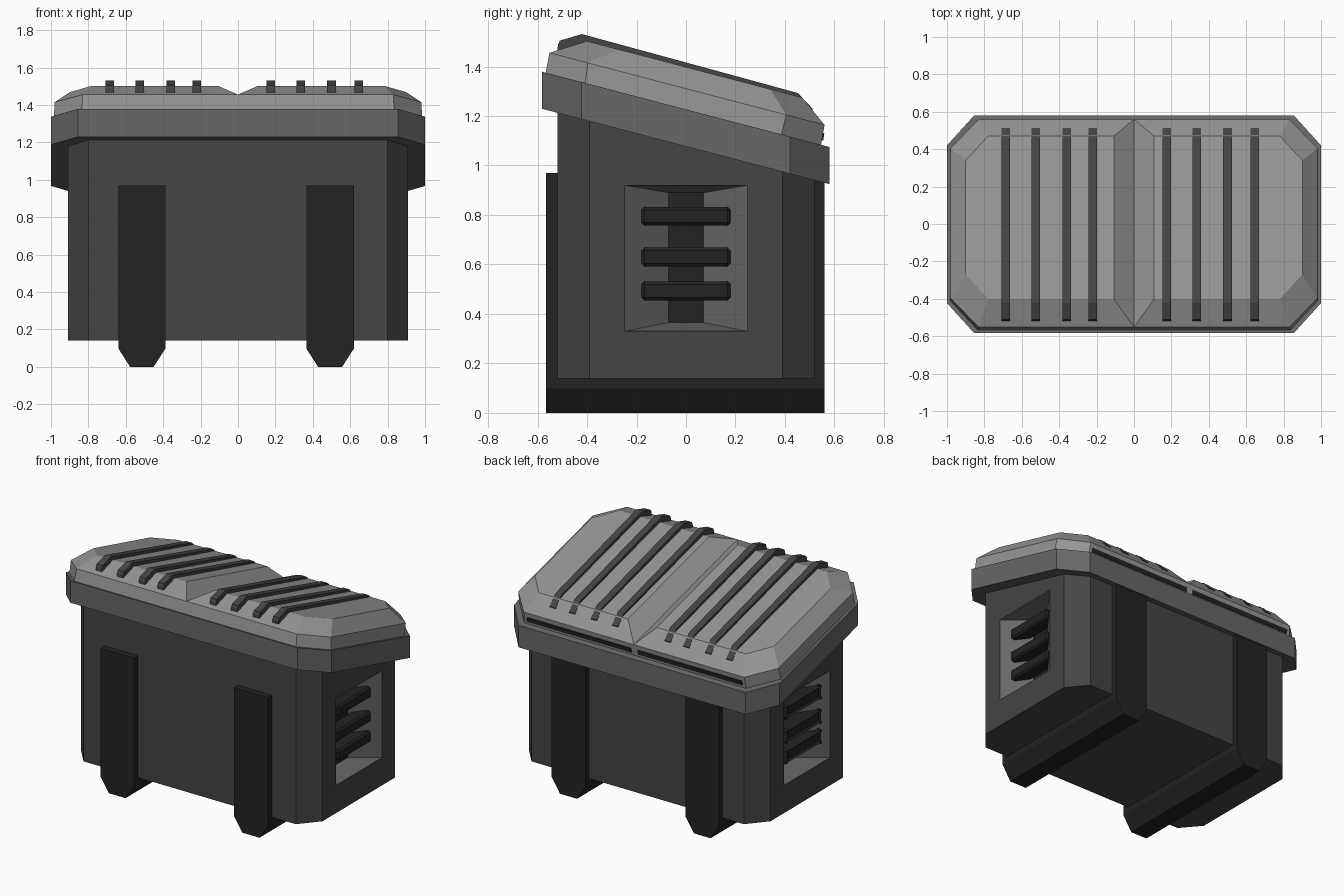
import bpy, bmesh

if "Cube" in bpy.data.objects:
    bpy.data.objects.remove(bpy.data.objects["Cube"])

def material(name, v):
    m = bpy.data.materials.new(name)
    m.diffuse_color = (v, v, v, 1)
    m.use_nodes = True
    m.node_tree.nodes["Principled BSDF"].inputs["Base Color"].default_value = m.diffuse_color
    return m

LID = material("light_grey", 0.30)
RIM = material("mid_grey", 0.135)
BODY = material("charcoal", 0.058)
DARK = material("near_black", 0.017)

SLOPE = 0.262

def tilt(y, h):
    """Height on the sloping lid, h measured at the front edge."""
    return h - SLOPE * (y + 0.585)

def finish(bm, name, mats, recalc=True):
    if recalc:
        bmesh.ops.recalc_face_normals(bm, faces=bm.faces)
    me = bpy.data.meshes.new(name)
    bm.to_mesh(me)
    bm.free()
    for m in mats:
        me.materials.append(m)
    ob = bpy.data.objects.new(name, me)
    bpy.context.collection.objects.link(ob)
    return ob

def octagon(x, y0, y1, cx, cy):
    """Chamfered rectangle; cx, cy are the chamfer sizes."""
    return [(x, y0 + cy), (x, y1 - cy), (x - cx, y1), (cx - x, y1),
            (-x, y1 - cy), (-x, y0 + cy), (cx - x, y0), (x - cx, y0)]

def bridge(bm, a, b):
    n = len(a)
    return [bm.faces.new((a[i], a[(i + 1) % n], b[(i + 1) % n], b[i])) for i in range(n)]

def prism(name, profile, axis, lo, hi, mat):
    """Extrude a 2D profile along x or y."""
    bm = bmesh.new()
    put = (lambda p, d: (d, p[0], p[1])) if axis == 'x' else (lambda p, d: (p[0], d, p[1]))
    a = [bm.verts.new(put(p, lo)) for p in profile]
    b = [bm.verts.new(put(p, hi)) for p in profile]
    bridge(bm, a, b)
    bm.faces.new(a)
    bm.faces.new(b)
    return finish(bm, name, [mat])

# Body: chamfered box with a tapered recess in each end
bm = bmesh.new()
outline = octagon(0.91, -0.52, 0.52, 0.11, 0.13)
low = [bm.verts.new((x, y, 0.14)) for x, y in outline]
top = [bm.verts.new((x, y, tilt(y, 1.26))) for x, y in outline]
bm.faces.new(low)
bm.faces.new(top)
for i in range(8):
    j = (i + 1) % 8
    if i not in (0, 4):
        bm.faces.new((low[i], low[j], top[j], top[i]))
        continue
    s = 1 if i == 0 else -1
    def ring(x, hw, z0, z1):
        return [bm.verts.new((s * x, s * y, z)) for y, z in
                ((-hw, z0), (hw, z0), (hw, z1), (-hw, z1))]
    mouth = ring(0.91, 0.248, 0.33, 0.92)
    deep = ring(0.78, 0.07, 0.365, 0.89)
    bridge(bm, [low[i], low[j], top[j], top[i]], mouth)
    for f in bridge(bm, mouth, deep):
        f.material_index = 1
    bm.faces.new(deep).material_index = 2
finish(bm, "body", [BODY, RIM, DARK])

# Handle bars inside the recesses
for s in (-1, 1):
    for k, z in enumerate((0.795, 0.63, 0.493)):
        bm = bmesh.new()
        bmesh.ops.create_cube(bm, size=1)
        for v in bm.verts:
            v.co = (s * (0.83 + v.co.x * 0.10), v.co.y * 0.36, z + v.co.z * 0.076)
        bmesh.ops.bevel(bm, geom=bm.edges[:], offset=0.012, segments=1, affect='EDGES')
        finish(bm, f"recess_bar_{'left' if s < 0 else 'right'}_{k}", [DARK])

# Straps with tapered feet running under the body
for name, x0, x1 in (("left", -0.64, -0.388), ("right", 0.365, 0.62)):
    t = 0.063
    foot = [(x0, 0.15), (x0, 0.098), (x0 + t, 0), (x1 - t, 0), (x1, 0.098), (x1, 0.15)]
    prism(f"foot_{name}", foot, 'y', -0.565, 0.56, DARK)
    prism(f"front_strap_{name}", [(-0.565, 0.14), (-0.51, 0.14), (-0.51, 0.97), (-0.565, 0.97)],
          'x', x0, x1, DARK)
    prism(f"back_strap_{name}", [(0.51, 0.14), (0.56, 0.14), (0.56, 0.95), (0.51, 0.965)],
          'x', x0, x1, DARK)

# Lid rim: sloping octagonal slab
bm = bmesh.new()
outline = octagon(1.0, -0.583, 0.58, 0.145, 0.16)
low = [bm.verts.new((x, y, tilt(y, 1.23))) for x, y in outline]
top = [bm.verts.new((x, y, tilt(y, 1.38))) for x, y in outline]
bridge(bm, low, top)
bm.faces.new(low)
bm.faces.new(top)
finish(bm, "lid_rim", [RIM])

# Lid top: two raised panels with a V groove between them
bm = bmesh.new()
for s in (-1, 1):
    def half(x, y0, y1, cx, cy, inner, h):
        pts = [(inner, y0), (x - cx, y0), (x, y0 + cy), (x, y1 - cy), (x - cx, y1), (inner, y1)]
        return [bm.verts.new((s * px, py, tilt(py, h))) for px, py in pts]
    base = half(0.985, -0.568, 0.545, 0.15, 0.16, 0, 1.375)
    mid = half(0.98, -0.552, 0.56, 0.15, 0.155, 0, 1.464)
    crown = half(0.90, -0.40, 0.47, 0.12, 0.13, 0.108, 1.551)
    for a, b in ((base, mid), (mid, crown)):
        for i in range(5):
            bm.faces.new((a[i], a[i + 1], b[i + 1], b[i]))
    bm.faces.new((mid[5], mid[0], crown[0], crown[5]))
    bm.faces.new(crown)
    bm.faces.new(base)
bmesh.ops.remove_doubles(bm, verts=bm.verts, dist=0.0005)
bm.normal_update()
for f in bm.faces:
    c = f.calc_center_median()
    out = c.copy()
    out.z -= tilt(c.y, 1.42)
    out.z *= 8
    if f.normal.dot(out) < 0:
        f.normal_flip()
finish(bm, "lid_top", [LID], recalc=False)

# Ribs following the lid
rib = [(-0.52, 1.44), (-0.518, 1.488), (-0.51, 1.505), (-0.42, 1.531),
       (0.452, 1.293), (0.513, 1.228), (0.505, 1.19), (0.44, 1.25), (-0.40, 1.47)]
for k, x in enumerate((-0.685, -0.525, -0.36, -0.22, 0.175, 0.335, 0.50, 0.645)):
    prism(f"lid_rib_{k}", rib, 'x', x - 0.023, x + 0.023, BODY)

# Thin dark slots along the back of the lid
for s in (-1, 1):
    slot = [(0.54, tilt(0.54, 1.40)), (0.555, tilt(0.555, 1.40)),
            (0.559, tilt(0.559, 1.43)), (0.54, tilt(0.54, 1.43))]
    prism(f"back_slot_{'left' if s < 0 else 'right'}", slot, 'x',
          *sorted((s * 0.025, s * 0.81)), DARK)
